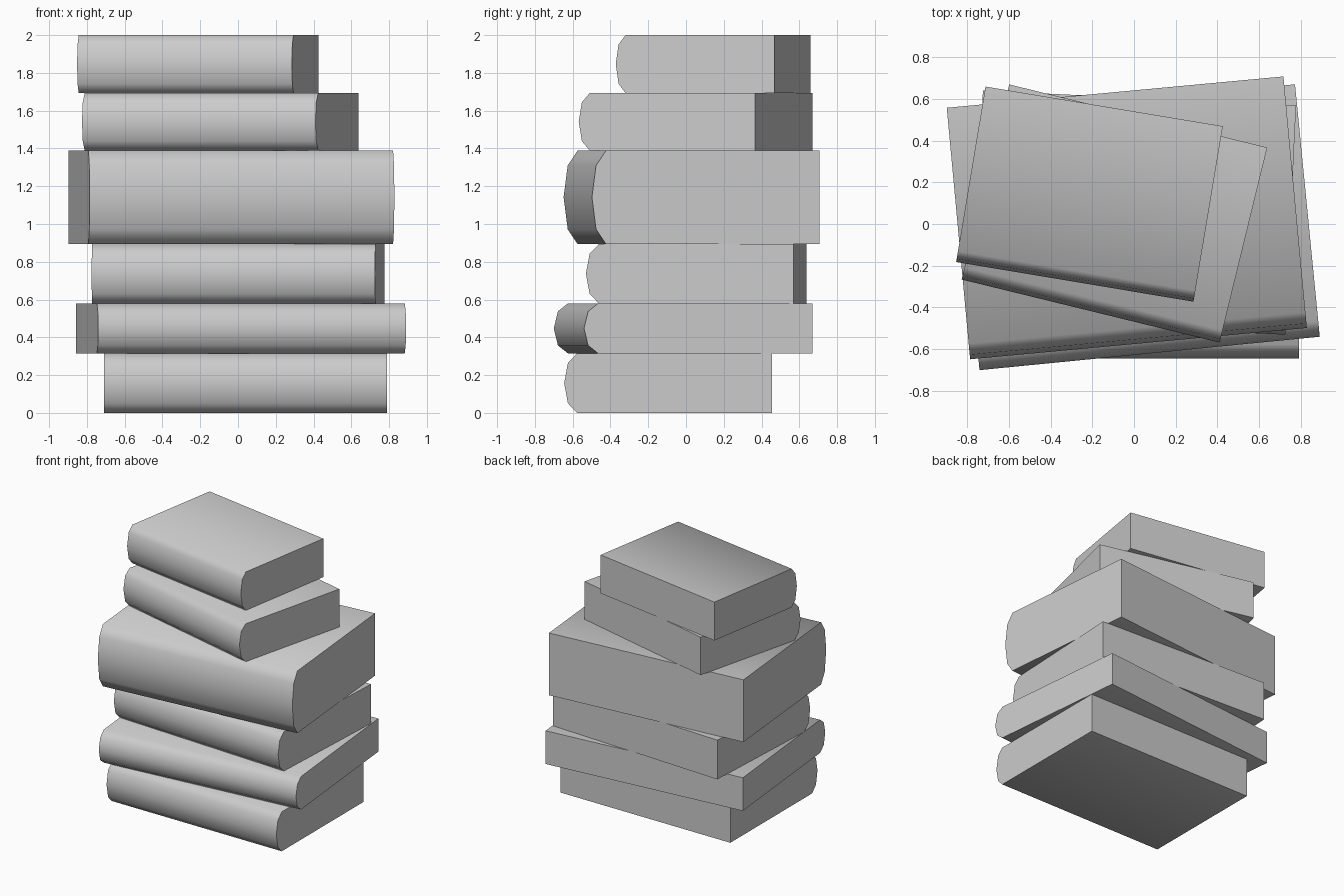
import bpy
import bmesh
import math
from mathutils import Matrix, Vector

if "Cube" in bpy.data.objects:
    bpy.data.objects.remove(bpy.data.objects["Cube"], do_unlink=True)

GREY = (0.6, 0.6, 0.6, 1.0)
grey = bpy.data.materials.new("plain_grey")
grey.use_nodes = True
grey.diffuse_color = GREY
grey.node_tree.nodes["Principled BSDF"].inputs["Base Color"].default_value = GREY

# Half of the rounded spine: (setback as share of depth, height as share of thickness)
SPINE = [(0.062, 0.0), (0.018, 0.16), (0.0, 0.5), (0.018, 0.84), (0.062, 1.0)]


def book(name, spine_left, spine_right, depth, bottom, top):
    """Extrude the book profile along the line of its spine."""
    start, end = Vector(spine_left), Vector(spine_right)
    length = (end - start).length
    angle = math.atan2(end.y - start.y, end.x - start.x)
    thick = top - bottom
    profile = [(s * depth, h * thick) for s, h in SPINE] + [(depth, thick), (depth, 0)]

    bm = bmesh.new()
    cap = bm.faces.new([bm.verts.new((0, y, z)) for y, z in profile])
    extruded = bmesh.ops.extrude_face_region(bm, geom=[cap], use_keep_orig=True)
    moved = [v for v in extruded["geom"] if isinstance(v, bmesh.types.BMVert)]
    bmesh.ops.translate(bm, verts=moved, vec=(length, 0, 0))
    bmesh.ops.recalc_face_normals(bm, faces=bm.faces)
    mesh = bpy.data.meshes.new(name)
    bm.to_mesh(mesh)
    bm.free()

    mesh.materials.append(grey)
    obj = bpy.data.objects.new(name, mesh)
    bpy.context.collection.objects.link(obj)
    obj.matrix_world = Matrix.Translation((start.x, start.y, bottom)) @ Matrix.Rotation(angle, 4, "Z")
    bpy.ops.object.select_all(action="DESELECT")
    obj.select_set(True)
    bpy.context.view_layer.objects.active = obj
    bpy.ops.object.shade_smooth_by_angle(angle=math.radians(60))


# Stack from the bottom up
book("bottom_book", (-0.71, -0.645), (0.79, -0.645), 1.10, 0, 0.315)
book("second_book", (-0.74, -0.70), (0.89, -0.54), 1.215, 0.315, 0.58)
book("third_book", (-0.775, -0.46), (0.725, -0.53), 1.10, 0.58, 0.893)
book("thick_book", (-0.785, -0.648), (0.828, -0.498), 1.21, 0.893, 1.39)
book("fifth_book", (-0.826, -0.266), (0.41, -0.568), 0.962, 1.39, 1.693)
book("top_book", (-0.852, -0.182), (0.285, -0.372), 0.852, 1.693, 2.0)
